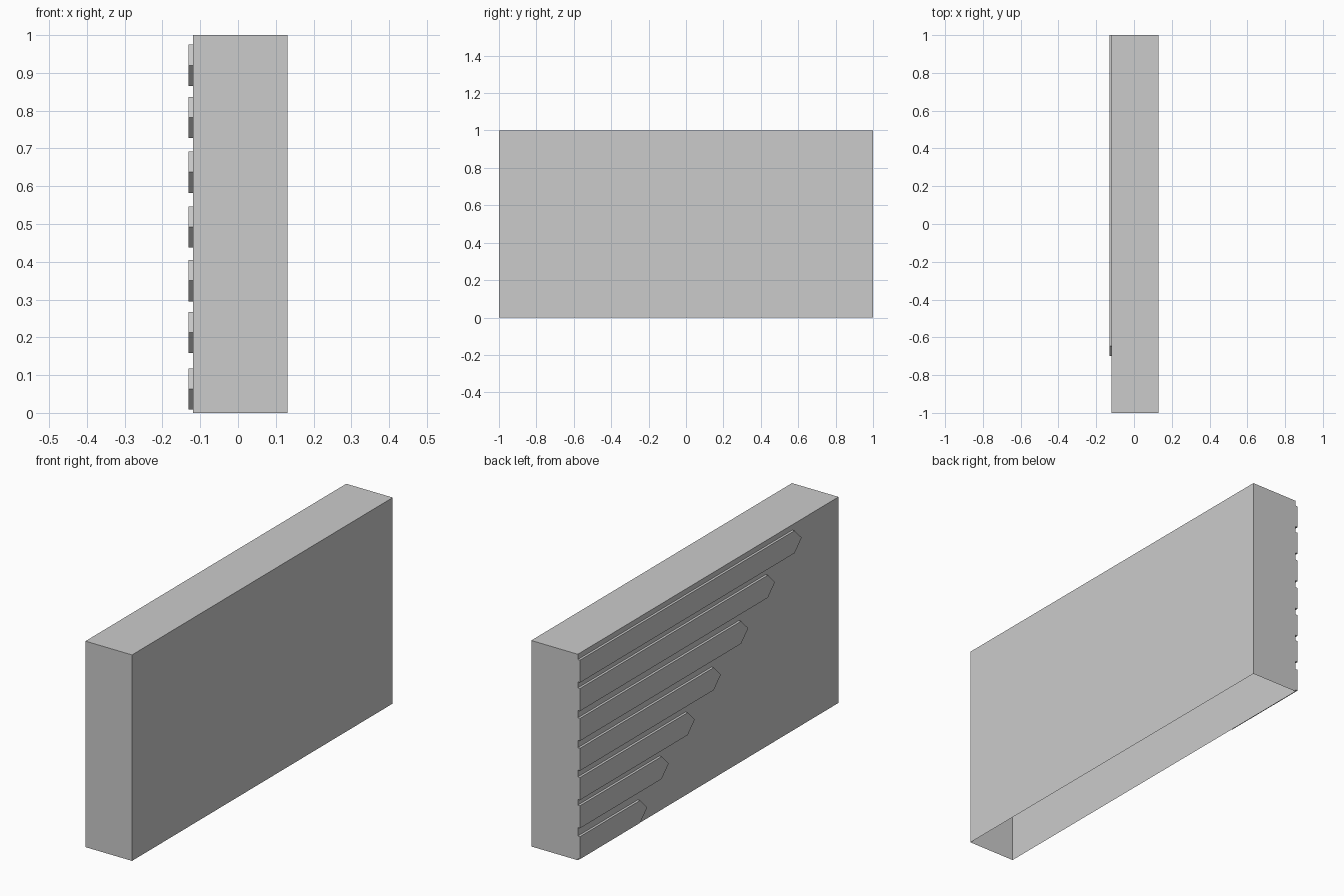
import bpy, bmesh

if "Cube" in bpy.data.objects:
    bpy.data.objects.remove(bpy.data.objects["Cube"])

X_BACK, X_WALL, X_STRIP = 0.131, -0.119, -0.131


def make_object(name, bm):
    bmesh.ops.recalc_face_normals(bm, faces=bm.faces[:])
    mesh = bpy.data.meshes.new(name)
    bm.to_mesh(mesh)
    bm.free()
    obj = bpy.data.objects.new(name, mesh)
    bpy.context.collection.objects.link(obj)
    return obj


def prism(profile, x0, x1):
    """Extrude a (y, z) outline along x."""
    bm = bmesh.new()
    face = bm.faces.new([bm.verts.new((x0, y, z)) for y, z in profile])
    ext = bmesh.ops.extrude_face_region(bm, geom=[face], use_keep_orig=True)
    verts = [g for g in ext["geom"] if isinstance(g, bmesh.types.BMVert)]
    bmesh.ops.translate(bm, verts=verts, vec=(x1 - x0, 0, 0))
    return bm


# Main panel: a thin-walled shell, open underneath
bm = prism([(-1, 0), (1, 0), (1, 1), (-1, 1)], X_WALL, X_BACK)
bmesh.ops.recalc_face_normals(bm, faces=bm.faces[:])
bottom = [f for f in bm.faces if f.calc_center_median().z < 0.001]
bmesh.ops.delete(bm, geom=bottom, context='FACES_ONLY')
make_object("panel", bm)

# Raised pointed strips, growing longer towards the top: (centre z, tip y)
HALF, POINT = 0.0545, 0.054
strips = [(0.063, 0.485), (0.213, 0.32), (0.350, 0.12), (0.492, -0.08),
          (0.637, -0.29), (0.782, -0.495), (0.920, -0.70)]
for i, (z, tip) in enumerate(strips):
    outline = [(1, z - HALF), (1, z + HALF), (tip + POINT, z + HALF),
               (tip, z), (tip + POINT, z - HALF)]
    make_object(f"pointed_strip_{i + 1}", prism(outline, X_WALL, X_STRIP))
